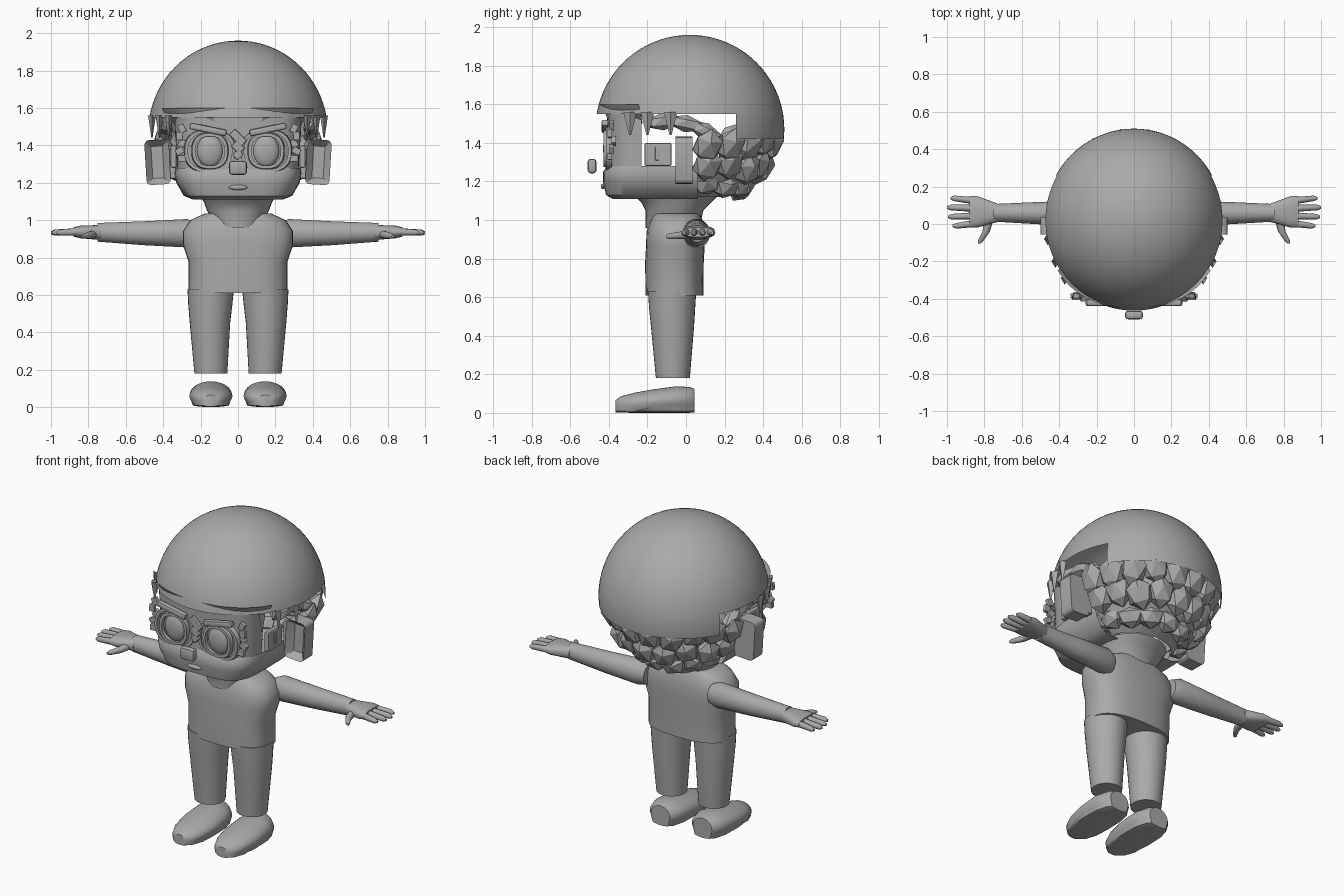
import bpy, bmesh, math, random
from mathutils import Matrix, Vector

random.seed(4)
cube = bpy.data.objects.get("Cube")
if cube:
    bpy.data.objects.remove(cube, do_unlink=True)

grey = bpy.data.materials.new("plain_grey")
grey.use_nodes = True
COLOUR = (0.4, 0.4, 0.4, 1)
grey.diffuse_color = COLOUR
grey.node_tree.nodes["Principled BSDF"].inputs["Base Color"].default_value = COLOUR


def finish(name, bm, smooth=True, mirror=False):
    bmesh.ops.recalc_face_normals(bm, faces=bm.faces)
    mesh = bpy.data.meshes.new(name)
    bm.to_mesh(mesh)
    bm.free()
    mesh.materials.append(grey)
    obj = bpy.data.objects.new(name, mesh)
    bpy.context.collection.objects.link(obj)
    if mirror:
        obj.modifiers.new("Mirror", "MIRROR").use_mirror_merge = False
    if smooth:
        bpy.ops.object.select_all(action="DESELECT")
        obj.select_set(True)
        bpy.context.view_layer.objects.active = obj
        bpy.ops.object.shade_smooth_by_angle(angle=math.radians(40))
    return obj


def loft(axis, rows, power=2, sides=32, caps=(True, True)):
    """Rows are (position, centre a, centre b, radius a, radius b)."""
    bm = bmesh.new()
    rings = []
    for pos, ca, cb, ra, rb in rows:
        ring = []
        for i in range(sides):
            t = math.tau * i / sides
            c, s = math.cos(t), math.sin(t)
            p = [ca + ra * math.copysign(abs(c) ** (2 / power), c),
                 cb + rb * math.copysign(abs(s) ** (2 / power), s)]
            p.insert("xyz".index(axis), pos)
            ring.append(bm.verts.new(p))
        rings.append(ring)
    for a, b in zip(rings, rings[1:]):
        for i in range(sides):
            j = (i + 1) % sides
            bm.faces.new((a[i], a[j], b[j], b[i]))
    for use, ring in zip(caps, (rings[0], rings[-1])):
        if use:
            bm.faces.new(ring)
    return bm


def trim(bm, rule):
    gone = [f for f in bm.faces if rule(f.calc_center_median())]
    bmesh.ops.delete(bm, geom=gone, context="FACES")


def cut(bm, point, normal):
    bmesh.ops.bisect_plane(bm, geom=bm.verts[:] + bm.edges[:] + bm.faces[:],
                           plane_co=point, plane_no=normal)


def place(loc, scale, rot=None):
    turn = rot.to_4x4() if rot else Matrix()
    return Matrix.Translation(loc) @ turn @ Matrix.Diagonal((*scale, 1))


def ball(bm, loc, scale, rot=None):
    bmesh.ops.create_uvsphere(bm, u_segments=20, v_segments=12, radius=1,
                              matrix=place(loc, scale, rot))


def box(bm, loc, size, rot=None, bevel=0.01):
    made = bmesh.ops.create_cube(bm, size=1, matrix=place(loc, size, rot))
    edges = list({e for v in made["verts"] for e in v.link_edges})
    bmesh.ops.bevel(bm, geom=edges, offset=bevel, segments=2, affect="EDGES", profile=0.5)


# Domed cap, open underneath, lower at the back
bm = bmesh.new()
bmesh.ops.create_uvsphere(bm, u_segments=64, v_segments=40, radius=1,
                          matrix=place((0, 0.02, 1.47), (0.48, 0.49, 0.49)))
for point, normal in (((0, 0, 1.42), (0, 0, 1)), ((0, 0, 1.55), (0, 0, 1)), ((0, 0.26, 0), (0, 1, 0))):
    cut(bm, point, normal)
trim(bm, lambda c: c.z < 1.42 or (c.z < 1.55 and c.y < 0.26))
finish("cap", bm)

# Fringe under the front of the cap
bm = loft("z", [(1.6, 0, 0, 0.463, 0.45), (1.55, 0, 0, 0.43, 0.43), (1.5, 0, 0, 0.36, 0.41)],
          2.3, 48, (False, False))
trim(bm, lambda c: c.y > -0.24 or (c.z < 1.55 and abs(c.x) < 0.1))
finish("fringe", bm)

# Jaw with rounded square section, and the face panel above it
bm = loft("z", [(1.11, 0, -0.1, 0.24, 0.28), (1.13, 0, -0.1, 0.29, 0.315),
                (1.2, 0, -0.1, 0.33, 0.33), (1.25, 0, -0.1, 0.34, 0.33),
                (1.28, 0, -0.1, 0.335, 0.31)], 4, 48, (True, False))
cut(bm, (0, 0.06, 0), (0, 1, 0))
trim(bm, lambda c: c.y > 0.06)
finish("jaw", bm)
bm = loft("z", [(1.24, 0, -0.1, 0.325, 0.31), (1.4, 0, -0.1, 0.335, 0.305),
                (1.56, 0, -0.1, 0.345, 0.31)], 4, 48, (False, False))
cut(bm, (0, -0.23, 0), (0, 1, 0))
trim(bm, lambda c: c.y > -0.23)
finish("face_panel", bm)

# Eyes with rims, brows and cheek pieces
bm = bmesh.new()
ball(bm, (0.15, -0.4, 1.37), (0.07, 0.03, 0.085))
finish("eye", bm, mirror=True)


def rim(name, ra, rb, y, tube):
    bm = loft("y", [(y + tube, 0.15, 1.37, ra, rb), (y - tube, 0.15, 1.37, ra - 0.005, rb - 0.005),
                    (y - tube, 0.15, 1.37, ra - 0.022, rb - 0.022),
                    (y + tube, 0.15, 1.37, ra - 0.022, rb - 0.022)], 2.4, 28, (False, False))
    finish(name, bm, mirror=True)


rim("eye_rim", 0.1, 0.1, -0.415, 0.012)
rim("goggle_rim", 0.14, 0.12, -0.4, 0.015)

bm = bmesh.new()
box(bm, (0.16, -0.42, 1.485), (0.2, 0.035, 0.035), Matrix.Rotation(-0.2, 3, "Y"))
finish("brow", bm, mirror=True)

bm = bmesh.new()
for k in range(5):
    box(bm, (0.3 + 0.012 * (k % 2), -0.395 + 0.01 * (k % 3), 1.33 + 0.04 * k), (0.045, 0.025, 0.035),
        Matrix.Rotation(0.5 * k, 3, "Y"), 0.004)
finish("temple_curl", bm, False, True)

bm = bmesh.new()
for z, half in ((1.44, 0.045), (1.39, 0.03), (1.35, 0.02)):
    box(bm, (0, -0.415, z), (half * 2, 0.025, 0.045), Matrix.Rotation(math.pi / 4, 3, "Y"), 0.006)
finish("nose_bridge", bm, False)

bm = bmesh.new()
box(bm, (0, -0.487, 1.28), (0.095, 0.045, 0.075), None, 0.015)
finish("nose", bm)

bm = bmesh.new()
ball(bm, (0, -0.43, 1.175), (0.05, 0.012, 0.014))
finish("mouth", bm)

# Ears with a recessed front, joined to the head by a side block
bm = bmesh.new()
bmesh.ops.create_cube(bm, size=1, matrix=place((0.43, -0.01, 1.31), (0.13, 0.09, 0.24),
                                               Matrix.Rotation(0.06, 3, "Y")))
bmesh.ops.bevel(bm, geom=[e for e in bm.edges if abs((e.verts[0].co - e.verts[1].co).y) > 0.05],
                offset=0.025, segments=3, affect="EDGES", profile=0.5)
bm.normal_update()
front = [f for f in bm.faces if f.normal.y < -0.9]
bmesh.ops.inset_region(bm, faces=front, thickness=0.035)
bmesh.ops.translate(bm, verts=list({v for f in front for v in f.verts}), vec=(0, 0.04, 0))
finish("ear", bm, mirror=True)

bm = bmesh.new()
box(bm, (0.345, -0.145, 1.34), (0.03, 0.14, 0.12), None, 0.008)
box(bm, (0.362, -0.15, 1.345), (0.012, 0.02, 0.07), None, 0.003)
box(bm, (0.355, 0, 1.31), (0.05, 0.06, 0.18), None, 0.01)
finish("ear_mount", bm, False, True)

# Faceted hair locks in staggered rows around the back, over a bowl
bm = loft("z", [(1.12, 0, 0.05, 0.2, 0.14), (1.2, 0, 0.05, 0.29, 0.28), (1.3, 0, 0.05, 0.35, 0.36),
                (1.46, 0, 0.05, 0.39, 0.41)], 2, 24, (False, False))
trim(bm, lambda c: c.y < 0.04 or (c.z > 1.34 and c.y < 0.2))
finish("hair_bowl", bm, False)
bm = bmesh.new()
for z, radius, count, height in ((1.4, 0.4, 10, 0.1), (1.28, 0.35, 9, 0.095), (1.18, 0.25, 7, 0.07)):
    for k in range(count):
        a = math.pi * (k + 0.5) / count
        spin = Matrix.Rotation(a, 3, "Z") @ Matrix.Rotation(0.45, 3, "Y") @ Matrix.Rotation(
            random.uniform(-0.35, 0.35), 3, "X")
        loc = Vector((radius * math.cos(a), 0.05 + radius * math.sin(a), z + random.uniform(-0.02, 0.02)))
        bmesh.ops.create_icosphere(bm, subdivisions=1, radius=1,
                                   matrix=place(loc, (0.055, 0.08, height), spin))
finish("hair_locks", bm, False)

# Side hair above the ears and small spikes at the temples
bm = bmesh.new()
for y, z, tilt in ((-0.12, 1.51, 0.1), (0.0, 1.5, -0.2), (0.1, 1.46, -0.45)):
    bmesh.ops.create_icosphere(bm, subdivisions=1, radius=1,
                               matrix=place((0.39, y, z), (0.045, 0.1, 0.045), Matrix.Rotation(tilt, 3, "X")))
for x, y in ((0.46, -0.08), (0.42, -0.2), (0.37, -0.29)):
    bmesh.ops.create_cone(bm, segments=4, radius1=0.005, radius2=0.035, depth=0.12,
                          matrix=place((x, y, 1.5), (0.6, 1, 1)))
finish("side_hair", bm, False, True)

# Neck and torso
finish("neck", loft("z", [(0.96, 0, -0.07, 0.12, 0.14), (1.05, 0, -0.06, 0.165, 0.15),
                          (1.09, 0, -0.05, 0.18, 0.18), (1.13, 0, -0.05, 0.2, 0.22)], 2.2))
finish("torso", loft("z", [(0.61, 0, -0.06, 0.265, 0.15), (0.78, 0, -0.06, 0.265, 0.152),
                           (0.87, 0, -0.055, 0.295, 0.152), (0.94, 0, -0.055, 0.295, 0.15),
                           (1.0, 0, -0.05, 0.255, 0.135), (1.035, 0, -0.05, 0.18, 0.12)], 2.6))

# Arms, palms, fingers and thumbs
finish("arm", loft("x", [(0.22, 0.05, 0.925, 0.055, 0.06), (0.27, 0.055, 0.93, 0.07, 0.076),
                         (0.5, 0.058, 0.93, 0.06, 0.064), (0.75, 0.06, 0.935, 0.047, 0.05)]), mirror=True)
finish("palm", loft("x", [(0.73, 0.06, 0.935, 0.05, 0.04), (0.77, 0.062, 0.935, 0.062, 0.038),
                          (0.84, 0.065, 0.937, 0.085, 0.034), (0.88, 0.065, 0.937, 0.085, 0.025)], 2.5),
       mirror=True)
for k, tip in enumerate((0.97, 0.995, 1.0, 0.98)):
    y, spread = 0.002 + 0.041 * k, 0.008 * (k - 1.5)
    finish("finger_%d" % (k + 1),
           loft("x", [(0.86, y, 0.937, 0.019, 0.02), (tip - 0.02, y + spread, 0.934, 0.015, 0.016),
                      (tip, y + spread, 0.932, 0.007, 0.008)], 2, 12), mirror=True)
finish("thumb", loft("y", [(0.03, 0.775, 0.925, 0.025, 0.022), (-0.04, 0.79, 0.92, 0.02, 0.019),
                           (-0.09, 0.82, 0.915, 0.015, 0.014), (-0.105, 0.828, 0.914, 0.007, 0.007)], 2, 14),
       mirror=True)

# Legs and shoes
finish("leg", loft("z", [(0.18, 0.145, -0.068, 0.088, 0.088), (0.45, 0.15, -0.07, 0.108, 0.112),
                         (0.55, 0.148, -0.072, 0.118, 0.12), (0.63, 0.146, -0.072, 0.124, 0.125)]), mirror=True)
shoe = [(-0.365, 0.145, 0.04, 0.035, 0.03), (-0.34, 0.145, 0.046, 0.07, 0.043),
        (-0.27, 0.145, 0.055, 0.1, 0.053), (-0.17, 0.145, 0.064, 0.115, 0.062),
        (-0.05, 0.145, 0.072, 0.112, 0.07), (0.02, 0.145, 0.07, 0.09, 0.068), (0.045, 0.145, 0.068, 0.065, 0.06)]
bm = loft("y", shoe)
for v in bm.verts:
    v.co.z = max(0, v.co.z - 0.004) if v.co.z > 0.035 else v.co.z * 0.3
finish("shoe", bm, mirror=True)
